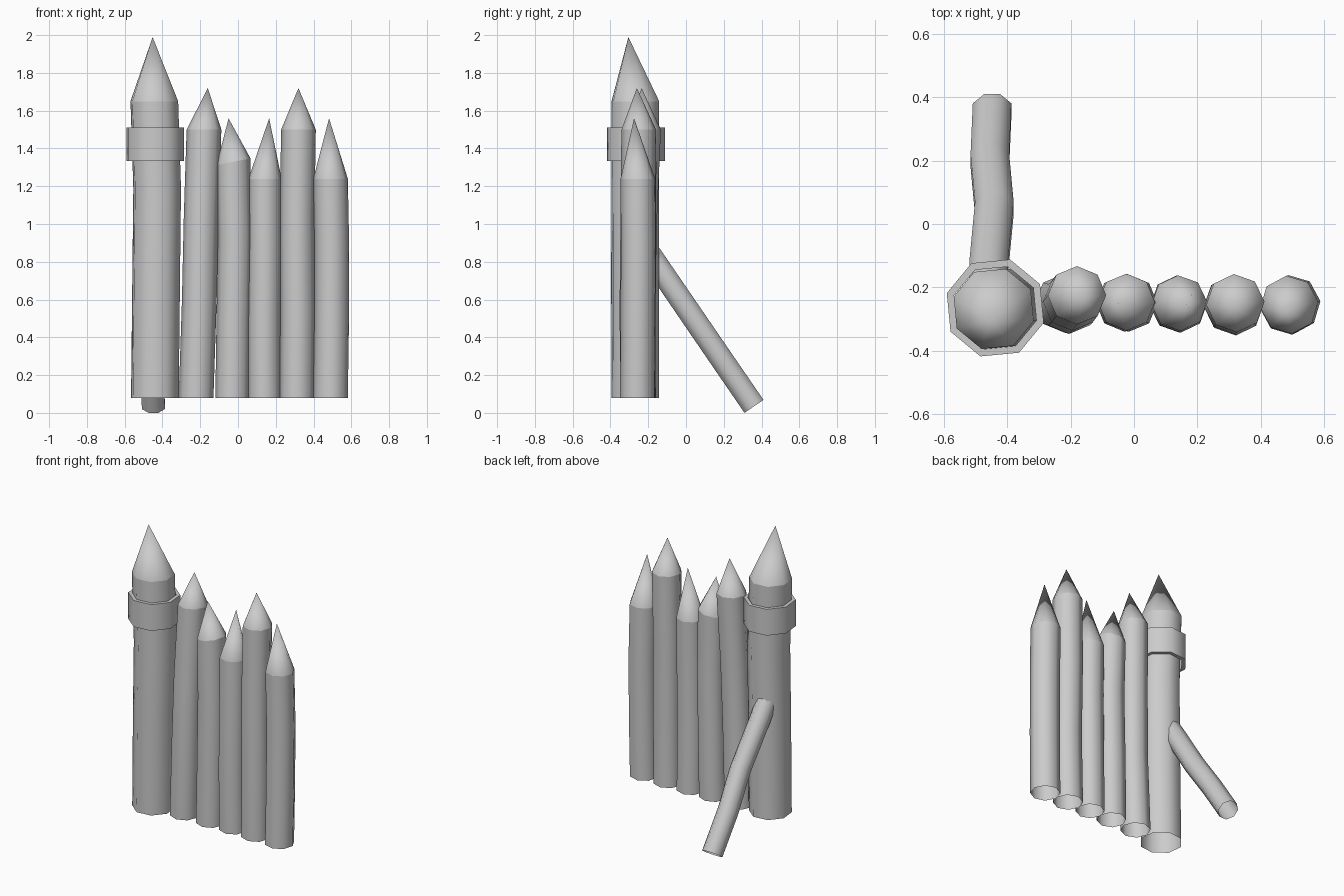
import bpy, bmesh, math
from mathutils import Vector

if "Cube" in bpy.data.objects:
    bpy.data.objects.remove(bpy.data.objects["Cube"])

SIDES = 8


def finish(name, bm, sharp_ring=None):
    bmesh.ops.recalc_face_normals(bm, faces=bm.faces[:])
    for f in bm.faces:
        f.smooth = True
    for e in bm.edges:
        if len(e.link_faces) == 2 and e.calc_face_angle(0) > math.radians(55):
            e.smooth = False
        if sharp_ring and e.verts[0] in sharp_ring and e.verts[1] in sharp_ring:
            e.smooth = False
    me = bpy.data.meshes.new(name)
    bm.to_mesh(me)
    bm.free()
    ob = bpy.data.objects.new(name, me)
    bpy.context.collection.objects.link(ob)
    return ob


def ring(bm, centre, r, turn, u=Vector((1, 0, 0)), v=Vector((0, 1, 0))):
    out = []
    for i in range(SIDES):
        a = math.radians(turn) + i * math.tau / SIDES
        out.append(bm.verts.new(Vector(centre) + r * (math.cos(a) * u + math.sin(a) * v)))
    return out


def bridge(bm, a, b):
    for i in range(SIDES):
        j = (i + 1) % SIDES
        bm.faces.new((a[i], a[j], b[j], b[i]))


def stake(name, centres, r, tip, turn, tilt=0.0):
    """Open-bottomed log through the given centres, sharpened to a tip."""
    bm = bmesh.new()
    rings = [ring(bm, c, r, turn) for c in centres]
    for a, b in zip(rings, rings[1:]):
        bridge(bm, a, b)
    top = rings[-1]
    for vert in top:
        vert.co.z += tilt * (vert.co.x - centres[-1][0])
    apex = bm.verts.new(tip)
    for i in range(SIDES):
        bm.faces.new((top[i], top[(i + 1) % SIDES], apex))
    return finish(name, bm, set(top))


# Large corner post
stake("corner_post",
      [(-0.44, -0.268, 0.09), (-0.433, -0.27, 0.75), (-0.428, -0.268, 1.2), (-0.443, -0.268, 1.66)],
      0.132, (-0.452, -0.305, 2.0), 28)

# Row of fence stakes
stakes = [
    ([(-0.222, -0.25, 0.09), (-0.205, -0.255, 0.6), (-0.195, -0.245, 1.05), (-0.18, -0.225, 1.51)],
     0.092, (-0.16, -0.235, 1.73), 0),
    ([(-0.03, -0.25, 0.09), (-0.024, -0.248, 0.5), (-0.016, -0.25, 0.95), (-0.024, -0.247, 1.34)],
     0.09, (-0.05, -0.25, 1.57), 0),
    ([(0.14, -0.25, 0.09), (0.139, -0.255, 0.5), (0.143, -0.255, 0.9), (0.143, -0.25, 1.25)],
     0.088, (0.165, -0.255, 1.57), 3),
    ([(0.312, -0.255, 0.09), (0.317, -0.26, 0.55), (0.313, -0.255, 1.05), (0.32, -0.25, 1.51)],
     0.092, (0.32, -0.26, 1.73), 3),
    ([(0.49, -0.258, 0.09), (0.496, -0.255, 0.5), (0.497, -0.253, 0.9), (0.49, -0.255, 1.25)],
     0.092, (0.482, -0.275, 1.57), 6),
]
for n, (centres, r, tip, turn) in enumerate(stakes, 1):
    stake(f"fence_stake_{n}", centres, r, tip, turn, 0.2 if n == 2 else 0.0)

# Binding band around the corner post
bm = bmesh.new()
c = (-0.438, -0.265)
profile = [(0.16, 1.345), (0.16, 1.522), (0.136, 1.522), (0.136, 1.345)]
loops = [ring(bm, (*c, z), r, 28) for r, z in profile]
for k in range(4):
    bridge(bm, loops[k], loops[(k + 1) % 4])
finish("binding_band", bm)

# Leaning brace behind the corner post
bm = bmesh.new()
path = [Vector(p) for p in ((-0.448, 0.36, 0.045), (-0.455, 0.2, 0.278),
                            (-0.441, 0.05, 0.497), (-0.458, -0.13, 0.76), (-0.46, -0.2, 0.862))]
axis = (path[-1] - path[0]).normalized()
u = Vector((1, 0, 0))
v = axis.cross(u).normalized()
loops = [ring(bm, p, 0.066, 22.5, u, v) for p in path]
for a, b in zip(loops, loops[1:]):
    bridge(bm, a, b)
finish("brace", bm)

# Rest everything exactly on the ground
bpy.context.view_layer.update()
low = min(vert.co.z for ob in bpy.data.objects for vert in ob.data.vertices)
for ob in bpy.data.objects:
    for vert in ob.data.vertices:
        vert.co.z -= low
